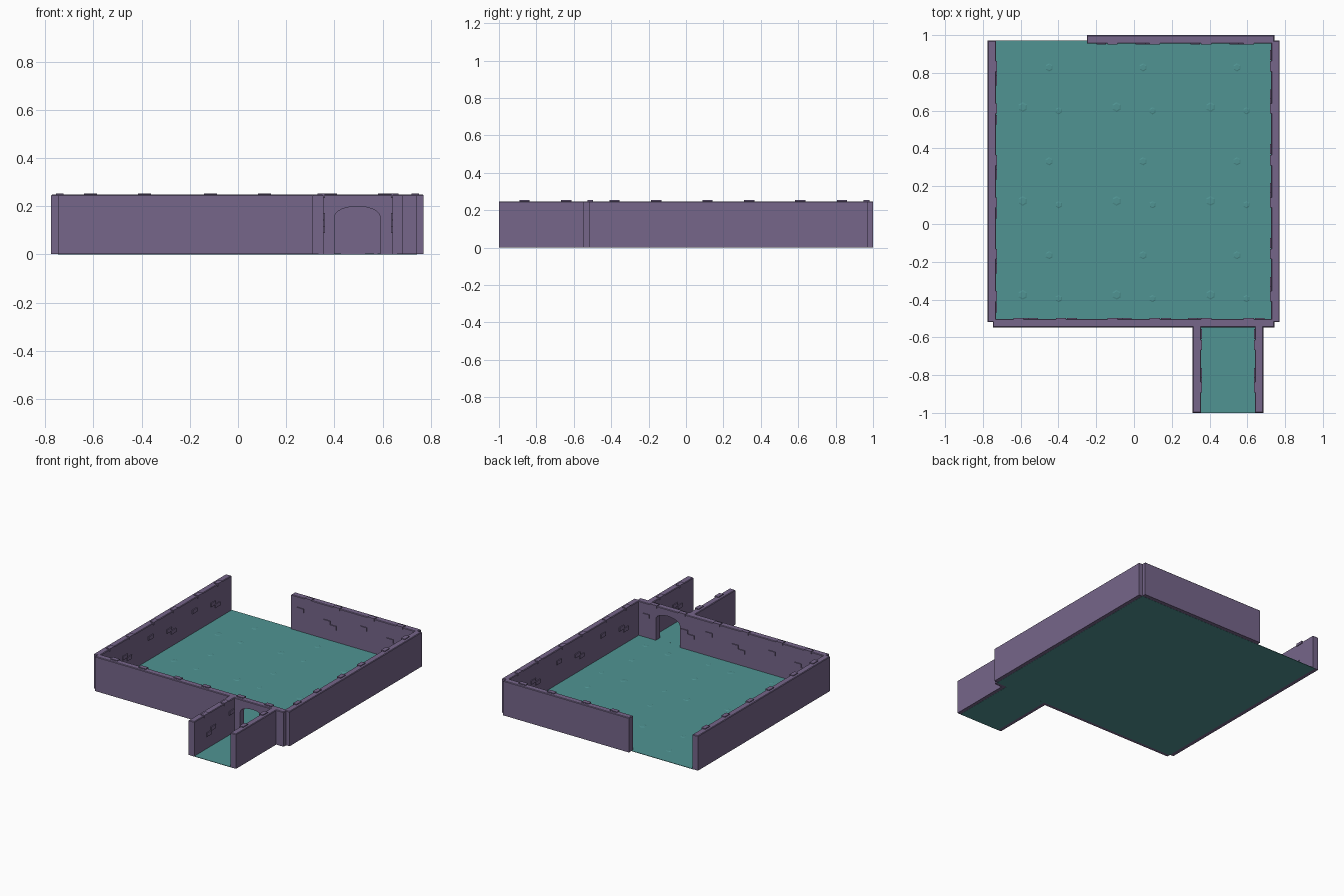
import bpy, bmesh, math
from mathutils import Matrix, Vector

if "Cube" in bpy.data.objects:
    bpy.data.objects.remove(bpy.data.objects["Cube"])

H = 0.248      # wall height
T = 0.045      # wall thickness
TILE = 0.497   # length of one wall module


def material(name, rgb):
    m = bpy.data.materials.new(name)
    m.diffuse_color = (*rgb, 1)
    m.use_nodes = True
    m.node_tree.nodes["Principled BSDF"].inputs["Base Color"].default_value = m.diffuse_color
    return m


PURPLE = material("purple stone", (0.180, 0.133, 0.255))
TEAL = material("teal floor", (0.080, 0.295, 0.290))


def finish(name, bm, mat, loc=(0, 0, 0), angle=0):
    bmesh.ops.recalc_face_normals(bm, faces=bm.faces)
    me = bpy.data.meshes.new(name)
    bm.to_mesh(me)
    bm.free()
    me.materials.append(mat)
    ob = bpy.data.objects.new(name, me)
    ob.location = loc
    ob.rotation_euler.z = math.radians(angle)
    bpy.context.collection.objects.link(ob)
    return ob


def box(bm, x0, x1, y0, y1, z0, z1):
    c = Vector(((x0 + x1) / 2, (y0 + y1) / 2, (z0 + z1) / 2))
    s = (abs(x1 - x0), y1 - y0, z1 - z0, 1)
    bmesh.ops.create_cube(bm, size=1, matrix=Matrix.Translation(c) @ Matrix.Diagonal(s))


def wall(name, cx, cy, angle, length, tiles, door=None, flip=1):
    """Wall whose decorated inner face is local -y; door is the local u centre."""
    h = length / 2
    outline = [(-h, 0.001)]
    if door is not None:   # arched notch cut into the lower edge
        r, spring, rise = 0.095, 0.155, 0.045
        outline.append((door - r, 0.001))
        for i in range(13):
            a = math.pi * (1 - i / 12)
            outline.append((door + r * math.cos(a), spring + rise * math.sin(a)))
        outline.append((door + r, 0.001))
    outline += [(h, 0.001), (h, H), (-h, H)]
    bm = bmesh.new()
    face = bm.faces.new([bm.verts.new((u, -T / 2, z)) for u, z in outline])
    ext = bmesh.ops.extrude_face_region(bm, geom=[face], use_keep_orig=True)
    bmesh.ops.translate(bm, vec=(0, T, 0),
                        verts=[g for g in ext["geom"] if isinstance(g, bmesh.types.BMVert)])
    # small chamfer round the top
    top = [e for e in bm.edges if all(abs(v.co.z - H) < 1e-5 for v in e.verts)]
    bmesh.ops.bevel(bm, geom=top, offset=0.004, segments=1, affect='EDGES')
    finish(name, bm, PURPLE, (cx, cy, 0), angle)

    # raised bricks on the inner face and along the top
    bm = bmesh.new()
    for t in tiles:
        for u in (-0.112, 0.112):
            box(bm, t + u - 0.027, t + u + 0.027, -0.0275, 0.0025, 0.235, 0.2535)
        pair = 0.108 if door is not None and abs(t - door) < 0.1 else 0.010
        for u, z in ((-0.197, 0.145), (pair, 0.115), (pair + 0.05, 0.090)):
            box(bm, t + flip * u, t + flip * (u + 0.052), -T / 2 - 0.006, -T / 2 + 0.01, z, z + 0.027)
    finish(name + "_bricks", bm, PURPLE, (cx, cy, 0), angle)


three = (-TILE, 0, TILE)
wall("left_wall", -0.7525, 0.226, 90, 1.49, three)
wall("right_wall", 0.748, 0.226, -90, 1.49, three)
wall("front_wall", -0.002, -0.525, 180, 1.49, three, door=-TILE)
wall("back_wall", 0.2465, 0.9775, 0, 0.993, (-TILE / 2, TILE / 2))
wall("corridor_left_wall", 0.3325, -0.7525, 90, 0.495, (0,), flip=-1)
wall("corridor_right_wall", 0.6625, -0.7525, -90, 0.495, (0,))

# floors
bm = bmesh.new()
box(bm, -0.747, 0.743, -0.525, 0.972, 0, 0.003)
finish("room_floor", bm, TEAL)
bm = bmesh.new()
box(bm, 0.335, 0.660, -1.0, -0.5251, 0, 0.003)
finish("corridor_floor", bm, TEAL)

# shallow worn stones, one group per floor module
bm = bmesh.new()
for i in range(3):
    for j in range(3):
        x, y = -0.499 + i * TILE, -0.275 + j * TILE
        for dx, dy, r in ((0.05, 0.11, 0.025), (-0.09, -0.10, 0.03), (0.10, -0.12, 0.022)):
            bmesh.ops.create_cone(bm, cap_ends=True, segments=6, radius1=r, radius2=r * 0.6, depth=0.003,
                                  matrix=Matrix.Translation((x + dx, y + dy, 0.0035)))
finish("floor_stones", bm, TEAL)
